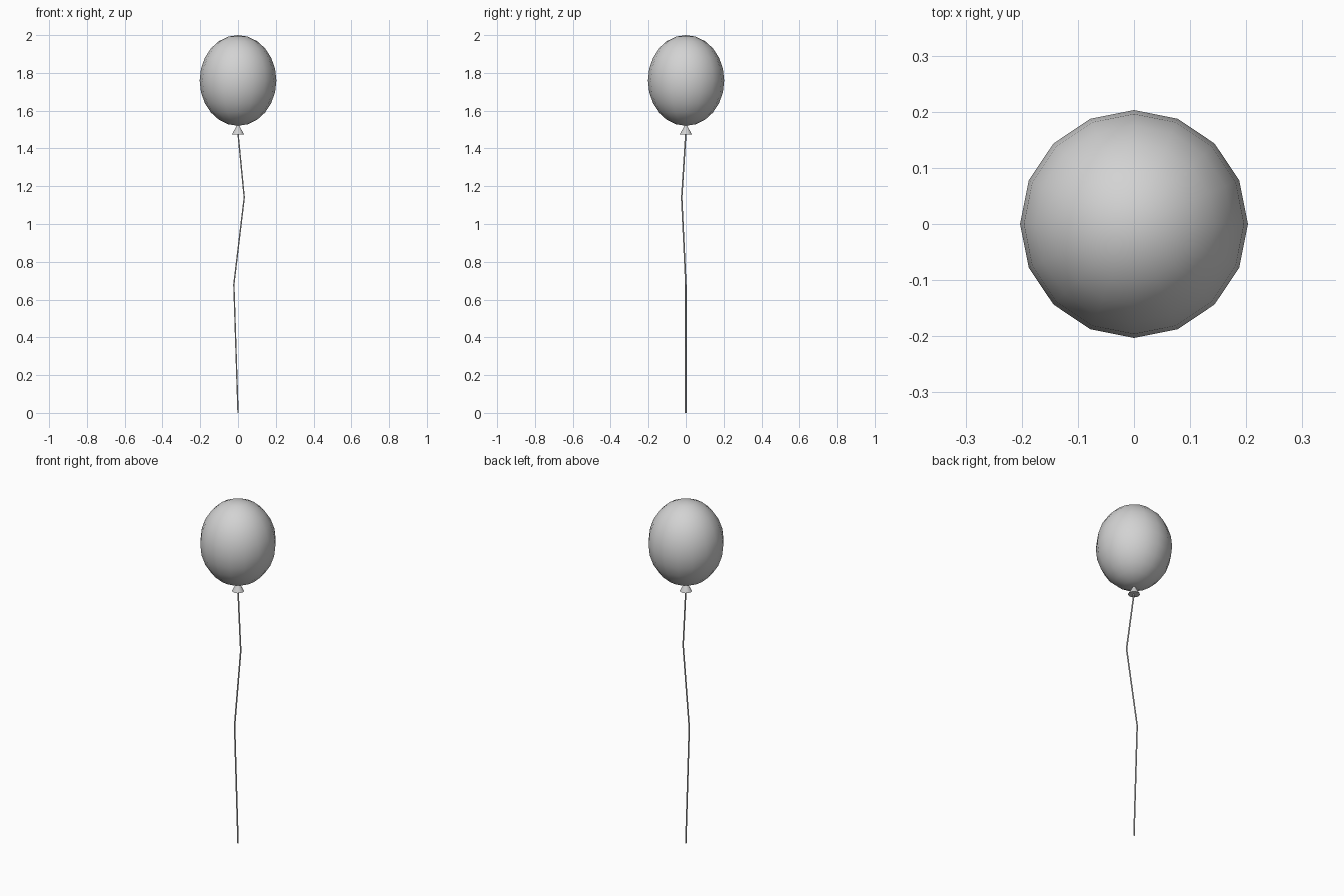
import bpy

if "Cube" in bpy.data.objects:
    bpy.data.objects.remove(bpy.data.objects["Cube"])


def material(name, rgb):
    m = bpy.data.materials.new(name)
    m.diffuse_color = (*rgb, 1)
    m.use_nodes = True
    m.node_tree.nodes["Principled BSDF"].inputs["Base Color"].default_value = m.diffuse_color
    return m


grey = material("light grey", (0.65, 0.65, 0.65))


def finish(name):
    obj = bpy.context.object
    obj.name = name
    obj.data.materials.clear()
    obj.data.materials.append(grey)
    return obj


# Balloon body: slightly stretched smooth sphere
bpy.ops.mesh.primitive_uv_sphere_add(segments=16, ring_count=12, radius=1,
                                     location=(0, 0, 1.76))
body = finish("balloon")
body.scale = (0.203, 0.203, 0.24)
bpy.ops.object.transform_apply(location=False, rotation=False, scale=True)
bpy.ops.object.shade_smooth()

# Knot: small cone flaring downward under the balloon
bpy.ops.mesh.primitive_cone_add(vertices=12, radius1=0.032, radius2=0.004,
                                depth=0.05, location=(0, 0, 1.50))
finish("knot")
bpy.ops.object.shade_smooth_by_angle()

# String: thin bent tube
path = [(0, 0, 0), (-0.022, 0, 0.68), (0.033, -0.022, 1.14), (0, 0, 1.48)]
curve = bpy.data.curves.new("string", "CURVE")
curve.dimensions = "3D"
curve.bevel_depth = 0.004
curve.bevel_resolution = 1
curve.use_fill_caps = True
spline = curve.splines.new("POLY")
spline.points.add(len(path) - 1)
for point, co in zip(spline.points, path):
    point.co = (*co, 1)
string = bpy.data.objects.new("string", curve)
bpy.context.collection.objects.link(string)
bpy.ops.object.select_all(action="DESELECT")
string.select_set(True)
bpy.context.view_layer.objects.active = string
bpy.ops.object.convert(target="MESH")
finish("string")
